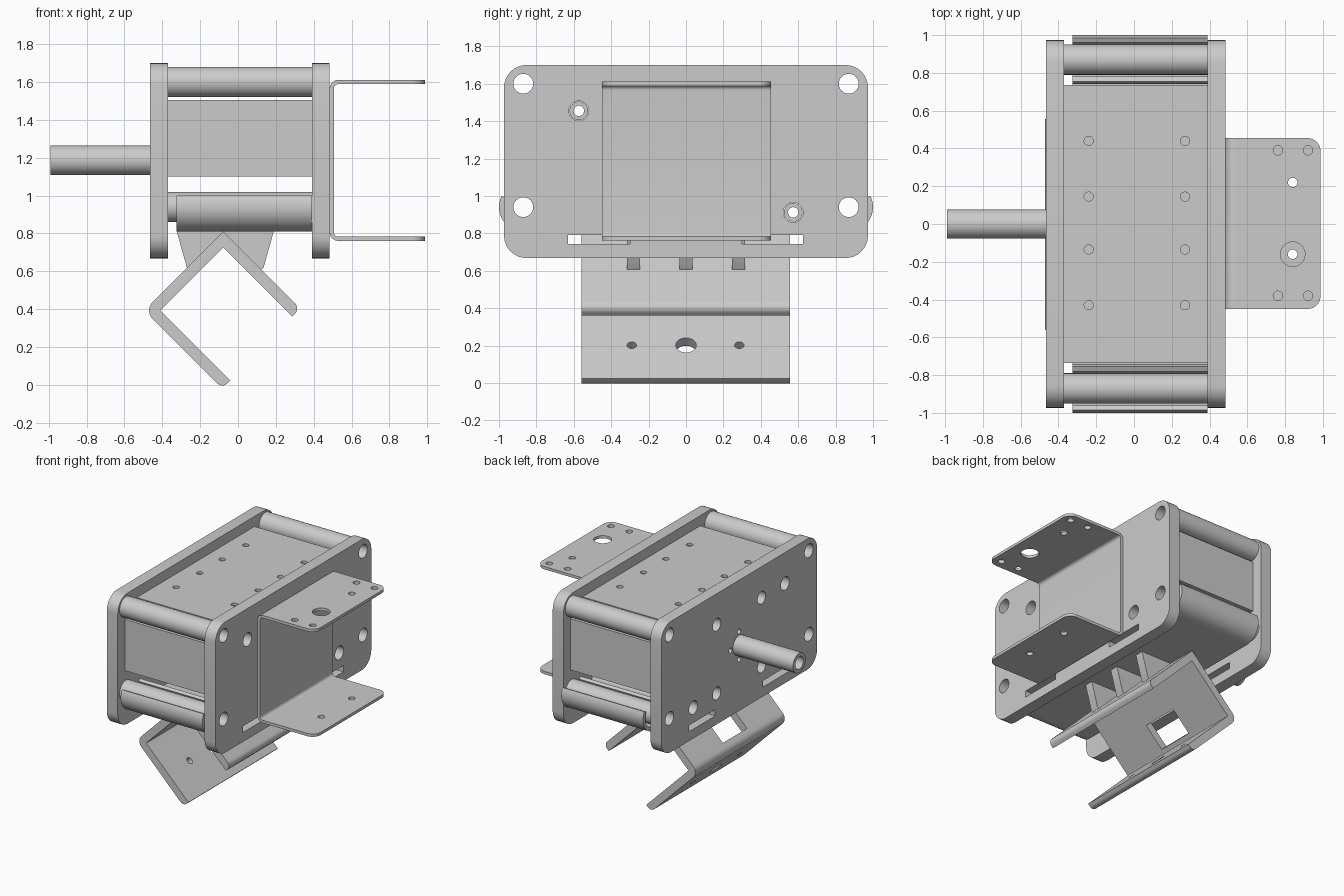
import bpy, bmesh
from math import cos, sin, tan, pi, radians
from mathutils import Matrix, Vector

if "Cube" in bpy.data.objects:
    bpy.data.objects.remove(bpy.data.objects["Cube"])

GREY = (0.6, 0.6, 0.6, 1)
metal = bpy.data.materials.new("grey metal")
metal.use_nodes = True
metal.diffuse_color = GREY
metal.node_tree.nodes["Principled BSDF"].inputs["Base Color"].default_value = GREY

X, Y, Z = Vector((1, 0, 0)), Vector((0, 1, 0)), Vector((0, 0, 1))
SIDE, FRONT, TOP = (Y, Z, X), (X, Z, Y), (X, Y, Z)


def circle(u, v, r, n=32):
    return [(u + r * cos(2 * pi * i / n), v + r * sin(2 * pi * i / n)) for i in range(n)]


def rect(u0, u1, v0, v1):
    return [(u0, v0), (u1, v0), (u1, v1), (u0, v1)]


def fillet(points, radii, closed=True, steps=8):
    """Round the corners of a polygon or open path."""
    pts = [Vector(p) for p in points]
    out = []
    for i, p in enumerate(pts):
        r = radii[i]
        if r == 0 or (not closed and i in (0, len(pts) - 1)):
            out.append(p)
            continue
        a = (pts[i - 1] - p).normalized()
        b = (pts[(i + 1) % len(pts)] - p).normalized()
        half = a.angle(b) / 2
        c = p + (a + b).normalized() * r / sin(half)
        start = (p + a * r / tan(half) - c).normalized()
        end = (p + b * r / tan(half) - c).normalized()
        out += [c + start.slerp(end, k / steps).normalized() * r for k in range(steps + 1)]
    return out


def thicken(path, t):
    """Outline of a bent sheet with the given centre line."""
    left, right = [], []
    for i, p in enumerate(path):
        d1 = (p - path[i - 1]).normalized() if i else None
        d2 = (path[i + 1] - p).normalized() if i < len(path) - 1 else None
        d1, d2 = d1 or d2, d2 or d1
        m = (d1 + d2).normalized()
        off = Vector((-m.y, m.x)) * (t / 2 / m.dot(d1))
        left.append(p + off)
        right.append(p - off)
    return left + right[::-1]


def extrude(name, outline, w0, w1, axes, holes=(), origin=(0, 0, 0)):
    """Extrude an outline with holes along the third axis from w0 to w1."""
    curve = bpy.data.curves.new(name, "CURVE")
    curve.dimensions, curve.fill_mode = "2D", "BOTH"
    curve.extrude = (w1 - w0) / 2
    for loop in [outline, *holes]:
        s = curve.splines.new("POLY")
        s.points.add(len(loop) - 1)
        for pt, co in zip(s.points, loop):
            pt.co = (co[0], co[1], 0, 1)
        s.use_cyclic_u = True
    temp = bpy.data.objects.new(name + " curve", curve)
    mesh = bpy.data.meshes.new_from_object(temp)
    bpy.data.objects.remove(temp)
    bpy.data.curves.remove(curve)
    frame = Matrix(axes).transposed().to_4x4()
    frame.translation = Vector(origin) + axes[2] * (w0 + w1) / 2
    mesh.transform(frame)
    bm = bmesh.new()
    bm.from_mesh(mesh)
    bmesh.ops.remove_doubles(bm, verts=bm.verts, dist=0.0001)
    bmesh.ops.recalc_face_normals(bm, faces=bm.faces)
    bm.to_mesh(mesh)
    bm.free()
    mesh.materials.clear()
    mesh.materials.append(metal)
    mesh.name = name
    ob = bpy.data.objects.new(name, mesh)
    bpy.context.collection.objects.link(ob)
    bpy.ops.object.select_all(action="DESELECT")
    ob.select_set(True)
    bpy.context.view_layer.objects.active = ob
    bpy.ops.object.shade_smooth_by_angle(angle=radians(30))


# Side plates with corner holes, slots and standoff holes
IN0, IN1 = -0.37, 0.39
outline = fillet(rect(-0.973, 0.973, 0.668, 1.70), [0.12] * 4)
corners = [(y, z) for y in (-0.87, 0.87) for z in (0.94, 1.60)]
standoffs = [(-0.573, 1.455), (0.573, 0.912)]
inner = [(y, z) for y in (-0.28, 0.28) for z in (0.912, 1.455)]
common = [circle(y, z, 0.053) for y, z in corners + standoffs]
common += [rect(-0.63, -0.3, 0.742, 0.792), rect(0.3, 0.625, 0.742, 0.792)]
drive = [circle(y, z, 0.05) for y, z in inner]
drive += [circle(0.11 * a, 1.185 + 0.11 * b, 0.02) for a, b in ((1, 0), (-1, 0), (0, 1), (0, -1))]
extrude("shaft_side_plate", outline, -0.465, IN0, SIDE, common + drive)
extrude("bracket_side_plate", outline, IN1, 0.484, SIDE, common)

# Tubes between the plates, and the shaft
for y, z in corners:
    extrude("corner_spacer", circle(y, z, 0.08, 48), IN0, IN1, SIDE, [circle(y, z, 0.053)])
for y, z in standoffs + inner:
    extrude("standoff", circle(y, z, 0.05), IN0, IN1, SIDE, [circle(y, z, 0.028)])
extrude("shaft", circle(0, 1.187, 0.078, 48), -0.99, -0.465, SIDE, [circle(0, 1.187, 0.05)])

# Perforated top panel, and end panels below the upper spacers
holes = [circle(x, y, 0.024) for x in (-0.24, 0.27) for y in (-0.43, -0.135, 0.145, 0.44)]
extrude("top_panel", rect(IN0, IN1, -0.735, 0.735), 1.60, 1.62, TOP, holes)
for side in (-1, 1):
    extrude("end_panel", rect(IN0, IN1, 1.10, 1.505), side * 0.87 - 0.015, side * 0.87 + 0.015, FRONT)

# Bottom sheet with open troughs around the lower spacers
extrude("bottom_sheet", rect(-0.325, IN1, -0.87, 0.87), 0.81, 0.835, TOP)
for side in (-1, 1):
    angles = [radians(-208 + 236 * k / 36) for k in range(37)]
    arc = [Vector((side * 0.87 + 0.116 * cos(a), 0.94 + 0.116 * sin(a))) for a in angles]
    extrude("sheet_trough", thicken(arc, 0.028), -0.325, IN1, SIDE)

# U bracket: bent web and two drilled flanges
bend = fillet([(0.54, 1.6), (0.495, 1.6), (0.495, 0.772), (0.54, 0.772)],
              [0, 0.035, 0.035, 0], closed=False)
extrude("bracket_web", thicken(bend, 0.022), -0.45, 0.455, FRONT)
flange = fillet(rect(0.54, 0.988, -0.45, 0.455), [0, 0.07, 0.07, 0])
small = [circle(x, y, 0.025) for x in (0.762, 0.921) for y in (-0.38, 0.39)]
extrude("bracket_top_flange", flange, 1.589, 1.611, TOP,
        small + [circle(0.84, 0.22, 0.025), circle(0.84, -0.16, 0.065)])
extrude("bracket_bottom_flange", flange, 0.761, 0.783, TOP,
        [circle(0.84, y, 0.025) for y in (0.22, -0.16)])

# Zigzag hook: bent strips joined by a windowed leg and a drilled leg
Y0, Y1, T = -0.56, 0.555, 0.06
upper = [Vector(p) for p in ((0.27, 0.42), (-0.078, 0.768), (-0.24, 0.606))]
lower = fillet([(-0.42, 0.426), (-0.453, 0.393), (-0.40, 0.34)], [0, 0.032, 0], closed=False)
extrude("hook_upper_bend", thicken(upper, T), Y0, Y1, FRONT)
extrude("hook_lower_bend", thicken(lower, T), Y0, Y1, FRONT)

# Hook ends, rounded on the outer corner
for x, z in ((0.27, 0.42), (-0.10, 0.04)):
    c, along, across = Vector((x, z)), Vector((0.038, -0.038)), Vector((0.0212, 0.0212))
    if x < 0:
        across = -across
    tip = [c - across, c - across + along, c + across + along, c + across]
    extrude("hook_end", fillet(tip, [0, 0, 0.04, 0]), Y0, Y1, FRONT)


def leg(name, a, b, holes):
    """Flat leg from a to b in the front plane."""
    a, b = Vector((a[0], 0, a[1])), Vector((b[0], 0, b[1]))
    d = (b - a).normalized()
    extrude(name, rect(0, (b - a).length, Y0, Y1), -T / 2, T / 2, (d, Y, d.cross(Y)), holes, a)


leg("hook_window_leg", (-0.24, 0.606), (-0.42, 0.426), [rect(0.03, 0.235, -0.15, 0.15)])
leg("hook_drilled_leg", (-0.40, 0.34), (-0.10, 0.04),
    [circle(0.225, -0.29, 0.025), circle(0.225, 0, 0.055), circle(0.225, 0.285, 0.025)])

# Gusset ribs joining the hook to the bottom sheet
rib = [(-0.325, 0.815), (-0.27, 0.62), (-0.25, 0.6), (-0.078, 0.768),
       (0.11, 0.59), (0.135, 0.62), (0.19, 0.815)]
for y in (-0.28, 0, 0.28):
    extrude("hook_rib", rib, y - 0.035, y + 0.035, FRONT)
